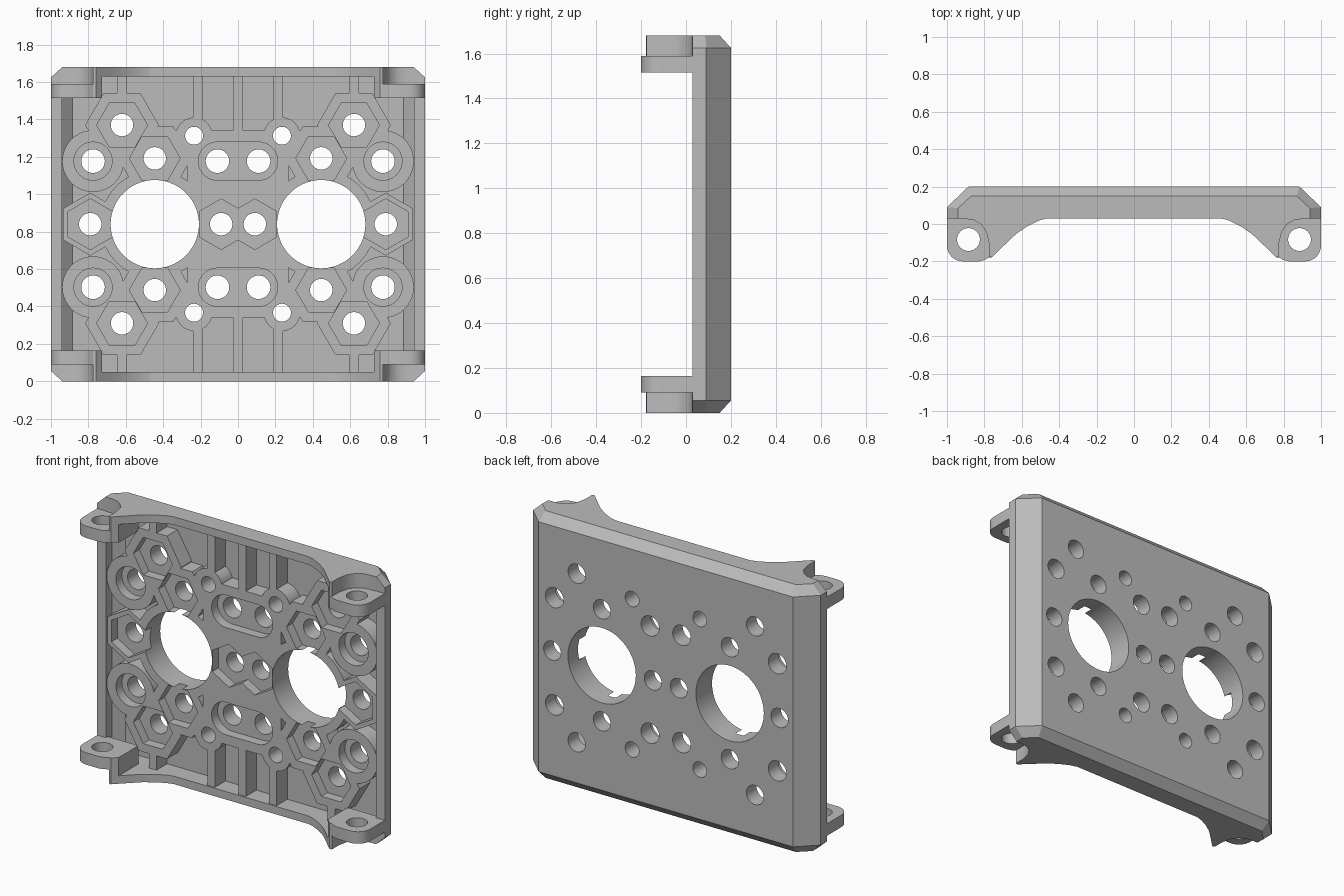
import bpy, bmesh, math

H = 1.68
MID = H / 2
FLOOR, RIB_FRONT, RECESS = 0.145, 0.04, 0.1

cube = bpy.data.objects.get("Cube")
if cube:
    bpy.data.objects.remove(cube, do_unlink=True)

grey = bpy.data.materials.new("plain grey")
grey.use_nodes = True
grey.diffuse_color = (0.5, 0.5, 0.5, 1)
for node in grey.node_tree.nodes:
    if node.type == 'BSDF_PRINCIPLED':
        node.inputs["Base Color"].default_value = (0.5, 0.5, 0.5, 1)


def make_object(name, bm):
    bmesh.ops.recalc_face_normals(bm, faces=bm.faces[:])
    mesh = bpy.data.meshes.new(name)
    bm.to_mesh(mesh)
    bm.free()
    mesh.materials.append(grey)
    ob = bpy.data.objects.new(name, mesh)
    bpy.context.collection.objects.link(ob)
    return ob


def prism(bm, pts, a, b, axis='Y'):
    """Extrude a 2D outline between a and b along an axis."""
    place = (lambda p, t: (p[0], t, p[1])) if axis == 'Y' else (lambda p, t: (p[0], p[1], t))
    low = [bm.verts.new(place(p, a)) for p in pts]
    high = [bm.verts.new(place(p, b)) for p in pts]
    bm.faces.new(low)
    bm.faces.new(high[::-1])
    n = len(pts)
    for i in range(n):
        j = (i + 1) % n
        bm.faces.new((low[j], low[i], high[i], high[j]))


def ring(x, z, r, n=40, turn=0.0):
    return [(x + r * math.cos(turn + math.tau * i / n),
             z + r * math.sin(turn + math.tau * i / n)) for i in range(n)]


def rect(x0, x1, z0, z1):
    return [(x0, z0), (x1, z0), (x1, z1), (x0, z1)]


def mirrored(items):
    """Copies of (x, dz, ...) on both sides and both halves."""
    out = set()
    for x, dz, *rest in items:
        for sx in (1, -1):
            for sz in (1, -1):
                out.add((x * sx + 0.0, MID + dz * sz, *rest))
    return sorted(out)


def hull(name, pts):
    bm = bmesh.new()
    for x, y, z in pts:
        for sx in (1, -1):
            for zz in (z, H - z):
                bm.verts.new((x * sx, y, zz))
    bmesh.ops.convex_hull(bm, input=bm.verts[:])
    bmesh.ops.dissolve_limit(bm, angle_limit=0.01, verts=bm.verts[:], edges=bm.edges[:])
    return make_object(name, bm)


def boolean(target, tool, operation):
    mod = target.modifiers.new("cut", 'BOOLEAN')
    mod.operation = operation
    mod.solver = 'EXACT'
    mod.use_self = True
    mod.object = tool
    bpy.context.view_layer.update()
    dg = bpy.context.evaluated_depsgraph_get()
    mesh = bpy.data.meshes.new_from_object(target.evaluated_get(dg))
    target.modifiers.clear()
    target.data = mesh
    bpy.data.objects.remove(tool, do_unlink=True)


# Chamfered tray, open at the front
tray = hull("tray", [(0.885, 0.2, 0.055), (0.87, 0.15, 0), (1, 0.09, 0.055),
                     (0.94, 0.085, 0), (1, 0.03, 0.055), (0.94, 0.03, 0)])
cavity = hull("cavity", [(0.885, FLOOR, 0.05), (0.94, 0.09, 0.05), (0.94, -0.1, 0.05)])
boolean(tray, cavity, 'DIFFERENCE')

# Hex sockets: x, height from the middle, turn
FLAT, POINT = 0.0, math.pi / 6
hexes = mirrored([(0.62, 0.53, FLAT), (0.445, 0.352, FLAT), (0.79, 0, POINT)])
round_seats = mirrored([(0.775, 0.337)])

# Raised bosses and ribs on the floor
bm = bmesh.new()
outlines = [ring(x, z, 0.197 if turn == FLAT else 0.168, 6, turn) for x, z, turn in hexes]
outlines += [ring(x, z, 0.165) for x, z in round_seats]
outlines += [ring(x, z, 0.098) for x, z in mirrored([(0.235, 0.473)])]
outlines += [ring(x, z, 0.29, 64) for x, z in mirrored([(0.445, 0)])]
outlines.append(rect(-0.27, 0.27, MID - 0.4, MID + 0.4))
for z0, z1 in ((MID + 0.33, MID + 0.5), (MID - 0.5, MID - 0.33)):
    outlines.append(rect(-0.4, 0.4, z0, z1))
for x in (-0.62, -0.215, 0, 0.215, 0.62):
    for z0, z1 in ((MID + 0.45, H - 0.04), (0.04, MID - 0.45)):
        outlines.append(rect(x - 0.026, x + 0.026, z0, z1))
for pts in outlines:
    prism(bm, pts, RIB_FRONT, FLOOR + 0.001)
boolean(tray, make_object("ribs", bm), 'UNION')

# Recessed sockets: hexes, round seats, slots and the joined middle pair
bm = bmesh.new()
for x, z, turn in hexes:
    prism(bm, ring(x, z, 0.136, 6, turn), -0.1, RECESS)
for x, z in round_seats:
    prism(bm, ring(x, z, 0.102), -0.1, RECESS)
for dz in (0.337, -0.337):
    slot = []
    for i in range(42):
        side = 0.11 if i <= 20 else -0.11
        a = -math.pi / 2 + math.pi * (i if i <= 20 else i - 1) / 20
        slot.append((side + 0.102 * math.cos(a), MID + dz + 0.102 * math.sin(a)))
    prism(bm, slot, -0.1, RECESS)
quarter = [(0.207, 0.0675), (0.09, 0.135)]
upper = quarter + [(0, 0.083)] + [(-x, z) for x, z in quarter[::-1]]
pair = upper + [(x, -z) for x, z in upper[::-1]]
prism(bm, [(x, MID + z) for x, z in pair], -0.1, RECESS)
boolean(tray, make_object("sockets", bm), 'DIFFERENCE')

# Through holes
bm = bmesh.new()
for x, z, r in mirrored([(0.62, 0.53, 0.06), (0.445, 0.352, 0.06), (0.775, 0.337, 0.063),
                         (0.11, 0.337, 0.063), (0.235, 0.473, 0.048), (0.79, 0, 0.06),
                         (0.09, 0, 0.06), (0.445, 0, 0.236)]):
    prism(bm, ring(x, z, r, 72 if r > 0.2 else 32), -0.2, 0.4)
boolean(tray, make_object("holes", bm), 'DIFFERENCE')
parts = [tray]

# Curved end fins and pierced hinge lugs at the four corners
claw = [(0.76, -0.178), (0.775, -0.175), (0.776, -0.1), (0.79, -0.04), (0.82, 0.0),
        (0.86, 0.022), (0.9, 0.027), (0.94, 0.027), (0.94, 0.05)]
sweep = [(0.38, 0.04), (0.45, 0.035), (0.51, 0.018), (0.57, -0.012), (0.63, -0.053), (0.69, -0.11)]
fin = sweep + claw + [(0.38, 0.05)]
root = [(0.727, 0.05), (0.727, -0.146)] + claw
outer = [(0.915 + 0.085 * math.cos(a), -0.115 + 0.085 * math.sin(a))
         for a in (-math.pi / 2 * i / 8 for i in range(9))]
lug = [(1.0, 0.032)] + outer + [(0.83, -0.2), (0.8, -0.193), (0.775, -0.178), (0.76, -0.178),
                                (0.727, -0.146), (0.727, 0.05), (0.94, 0.05), (0.94, 0.032)]
for side, sx in (("left", 1), ("right", -1)):
    for end in ("lower", "upper"):
        def span(a, b):
            return (a, b) if end == "lower" else (H - b, H - a)

        def flip(pts):
            return [(x * sx, y) for x, y in pts]

        for name, pts, a, b in (("end_fin", fin, 0.0, 0.05), ("fin_root", root, 0.05, 0.09),
                                ("hinge_lug", lug, 0.09, 0.165)):
            bm = bmesh.new()
            prism(bm, flip(pts), *span(a, b), 'Z')
            ob = make_object(f"{end}_{side}_{name}", bm)
            if name == "hinge_lug":
                bm = bmesh.new()
                prism(bm, ring(0.885 * sx, -0.083, 0.061, 32), -0.2, H + 0.2, 'Z')
                boolean(ob, make_object("pin_hole", bm), 'DIFFERENCE')
            parts.append(ob)

# Smooth the curved walls and keep the edges crisp
bpy.ops.object.select_all(action='DESELECT')
for ob in parts:
    ob.select_set(True)
bpy.context.view_layer.objects.active = tray
bpy.ops.object.shade_smooth_by_angle(angle=math.radians(25))
